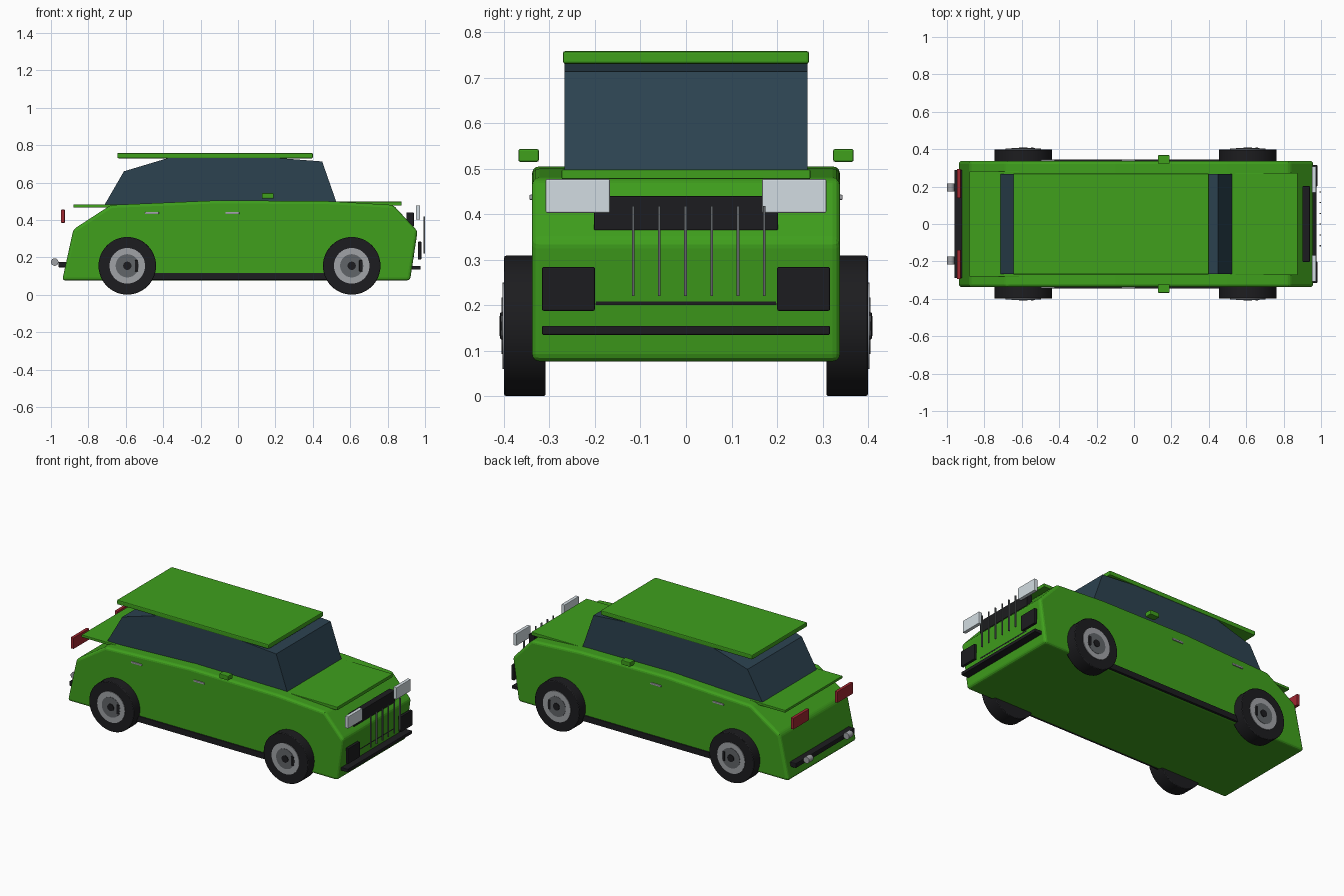
import bpy, bmesh, math

if "Cube" in bpy.data.objects:
    bpy.data.objects.remove(bpy.data.objects["Cube"])

def material(name, r, g, b):
    m = bpy.data.materials.new(name)
    m.diffuse_color = (r, g, b, 1)
    m.use_nodes = True
    m.node_tree.nodes["Principled BSDF"].inputs["Base Color"].default_value = m.diffuse_color
    return m

GREEN = material("green_paint", 0.05, 0.35, 0.012)
GLASS = material("dark_glass", 0.025, 0.055, 0.08)
BLACK = material("black_rubber", 0.012, 0.012, 0.014)
SILVER = material("silver", 0.35, 0.36, 0.38)
STEEL = material("dark_steel", 0.12, 0.13, 0.14)
LAMP = material("clear_lamp", 0.65, 0.72, 0.76)
RED = material("red_lamp", 0.35, 0.02, 0.03)

def finish(ob, name, mat, bevel=0.0, segments=2):
    ob.name = name
    ob.data.materials.append(mat)
    if bevel:
        mod = ob.modifiers.new("bevel", 'BEVEL')
        mod.width, mod.segments = bevel, segments
        mod.limit_method = 'ANGLE'
        mod.angle_limit = math.radians(30)
    return ob

def box(name, x, y, z, mat, bevel=0.003):
    """Box from (min, max) ranges."""
    c = [(a + b) / 2 for a, b in (x, y, z)]
    bpy.ops.mesh.primitive_cube_add(size=1, location=c)
    ob = bpy.context.object
    s = [b - a for a, b in (x, y, z)]
    for v in ob.data.vertices:
        v.co = [v.co[i] * s[i] for i in range(3)]
    return finish(ob, name, mat, bevel)

def pair(name, x, y, z, mat, bevel=0.003):
    """Box on both sides of the car."""
    box(name + "_left", x, y, z, mat, bevel)
    box(name + "_right", x, (-y[1], -y[0]), z, mat, bevel)

def prism(name, profile, half, mat, bevel):
    """Side profile (x, z) extruded across the car."""
    bm = bmesh.new()
    face = bm.faces.new([bm.verts.new((x, -half, z)) for x, z in profile])
    out = bmesh.ops.extrude_face_region(bm, geom=[face])
    verts = [g for g in out["geom"] if isinstance(g, bmesh.types.BMVert)]
    bmesh.ops.translate(bm, verts=verts, vec=(0, 2 * half, 0))
    bmesh.ops.recalc_face_normals(bm, faces=bm.faces)
    mesh = bpy.data.meshes.new(name)
    bm.to_mesh(mesh)
    bm.free()
    ob = bpy.data.objects.new(name, mesh)
    bpy.context.collection.objects.link(ob)
    return finish(ob, name, mat, bevel, 3)

def disc(name, x, y, z, r, mat, bevel=0.0):
    """Cylinder along y, with y given as (min, max)."""
    bpy.ops.mesh.primitive_cylinder_add(
        vertices=48, radius=r, depth=y[1] - y[0],
        location=(x, (y[0] + y[1]) / 2, z), rotation=(math.pi / 2, 0, 0))
    ob = bpy.context.object
    bpy.ops.object.shade_smooth_by_angle(angle=math.radians(30))
    return finish(ob, name, mat, bevel)

# Body shell, glasshouse and roof
prism("body", [(-0.94, 0.077), (-0.88, 0.35), (-0.68, 0.48), (-0.10, 0.505), (0.50, 0.50),
               (0.83, 0.48), (0.96, 0.34), (0.92, 0.077)], 0.338, GREEN, 0.016)
prism("cabin_glass", [(-0.72, 0.47), (-0.61, 0.66), (-0.37, 0.732), (0.20, 0.732),
                      (0.45, 0.713), (0.535, 0.47)], 0.267, GLASS, 0.0)
box("roof", (-0.645, 0.40), (-0.27, 0.27), (0.73, 0.758), GREEN, 0.005)
box("hood", (0.46, 0.875), (-0.273, 0.273), (0.477, 0.498), GREEN)
box("boot_lid", (-0.88, -0.60), (-0.282, 0.282), (0.467, 0.483), GREEN)

# Side details
pair("sill", (-0.50, 0.48), (0.31, 0.346), (0.08, 0.117), BLACK)
pair("mirror", (0.127, 0.19), (0.323, 0.368), (0.515, 0.543), GREEN, 0.004)
for name, x in (("rear", -0.46), ("front", -0.03)):
    pair(name + "_door_handle", (x - 0.037, x + 0.037), (0.33, 0.344), (0.431, 0.443), SILVER)

# Wheels
for end, x in (("rear", -0.592), ("front", 0.608)):
    for side, s in (("left", 1), ("right", -1)):
        n = f"{end}_{side}_"
        def span(a, b):
            return (a, b) if s > 0 else (-b, -a)
        disc(n + "tyre", x, span(0.308, 0.399), 0.155, 0.154, BLACK, 0.004)
        disc(n + "rim", x, span(0.33, 0.403), 0.155, 0.095, SILVER)
        disc(n + "wheel_face", x, span(0.34, 0.405), 0.155, 0.062, STEEL)
        disc(n + "hub", x, span(0.35, 0.409), 0.155, 0.022, BLACK)
        box(n + "wheel_slot", (x + 0.04, x + 0.058), span(0.36, 0.408), (0.125, 0.185), BLACK)

# Front end
pair("headlight", (0.952, 0.974), (0.167, 0.308), (0.403, 0.477), LAMP)
pair("front_intake", (0.962, 0.98), (0.20, 0.316), (0.188, 0.284), BLACK)
box("upper_grille", (0.90, 0.94), (-0.202, 0.202), (0.365, 0.44), BLACK)
box("lower_grille", (0.91, 0.94), (-0.20, 0.20), (0.20, 0.28), BLACK)
box("front_bumper_strip", (0.925, 0.977), (-0.316, 0.316), (0.135, 0.155), BLACK)
for i in range(6):
    y = -0.116 + i * 0.0575
    box(f"grille_bar_{i + 1}", (0.991, 0.999), (y - 0.003, y + 0.003), (0.22, 0.418), STEEL, 0)

# Rear end
pair("tail_light", (-0.946, -0.926), (0.138, 0.294), (0.385, 0.455), RED)
box("rear_bumper_strip", (-0.96, -0.915), (-0.29, 0.29), (0.146, 0.176), BLACK, 0.005)
for side, y in (("left", 0.196), ("right", -0.196)):
    disc("exhaust_" + side, -0.98, (y - 0.021, y + 0.021), 0.175, 0.02, SILVER)
